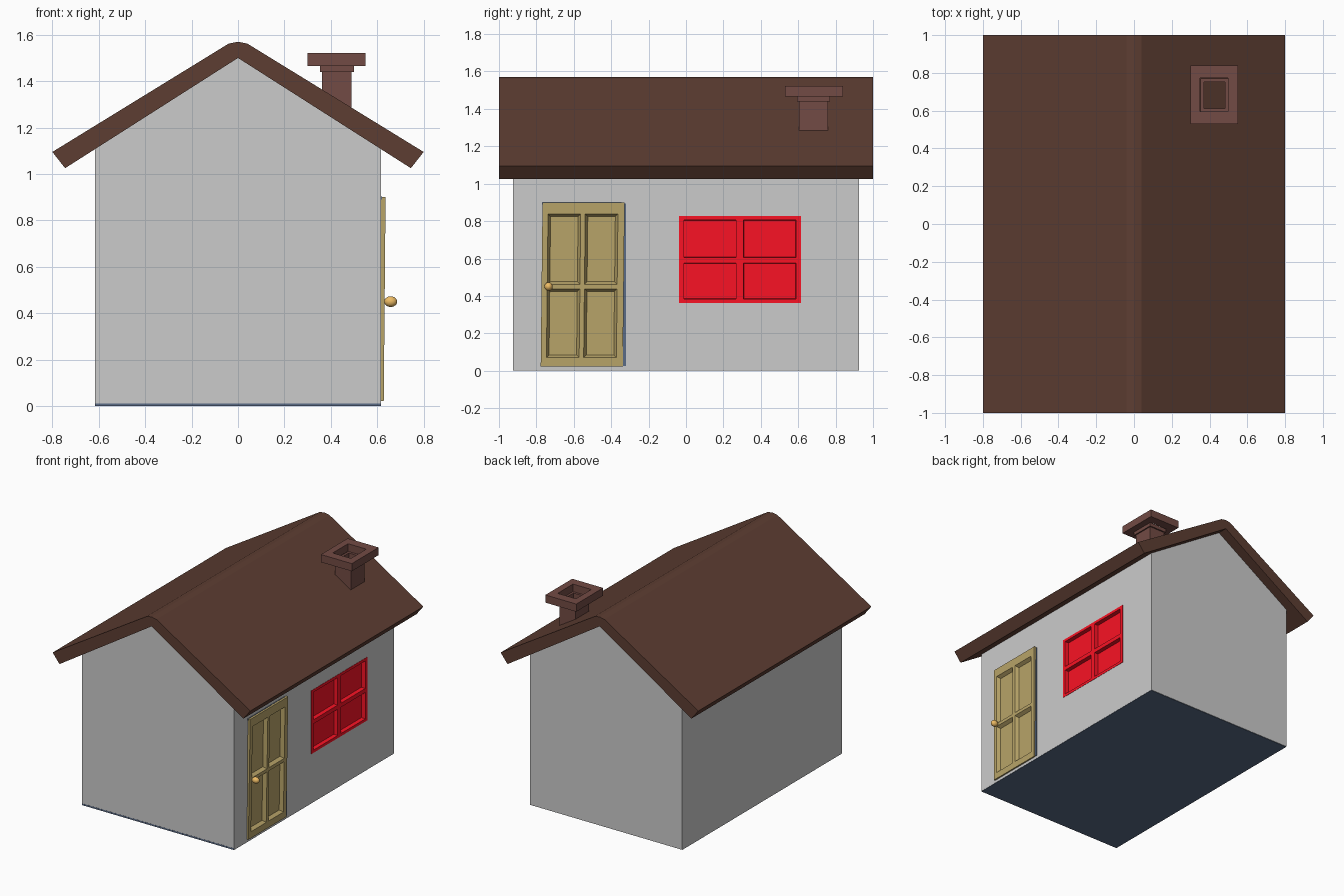
import bpy, bmesh
from mathutils import Vector

if "Cube" in bpy.data.objects:
    bpy.data.objects.remove(bpy.data.objects["Cube"])


def material(name, rgb):
    m = bpy.data.materials.new(name)
    m.diffuse_color = (*rgb, 1)
    m.use_nodes = True
    m.node_tree.nodes["Principled BSDF"].inputs["Base Color"].default_value = m.diffuse_color
    return m


ROOF = material("brown_roof", (0.11, 0.047, 0.032))
BRICK = material("brick", (0.17, 0.07, 0.058))
WOOD = material("wood", (0.48, 0.37, 0.14))
RED = material("red", (0.95, 0.006, 0.018))
BLUE = material("blue", (0.10, 0.145, 0.24))
BRASS = material("brass", (0.85, 0.5, 0.13))


def finish(name, bm, mat=None):
    bmesh.ops.recalc_face_normals(bm, faces=bm.faces)
    me = bpy.data.meshes.new(name)
    bm.to_mesh(me)
    bm.free()
    ob = bpy.data.objects.new(name, me)
    bpy.context.collection.objects.link(ob)
    if mat:
        me.materials.append(mat)
    return ob


def box(name, lo, hi, mat=None):
    lo, hi = Vector(lo), Vector(hi)
    bm = bmesh.new()
    bmesh.ops.create_cube(bm, size=1)
    for v in bm.verts:
        v.co = (lo + hi) / 2 + v.co * (hi - lo)
    return finish(name, bm, mat)


def prism(name, profile, y0, y1, mat=None):
    """Extrude an x-z profile along y."""
    bm = bmesh.new()
    face = bm.faces.new([bm.verts.new((x, y0, z)) for x, z in profile])
    res = bmesh.ops.extrude_face_region(bm, geom=[face])
    for v in res["geom"]:
        if isinstance(v, bmesh.types.BMVert):
            v.co.y = y1
    return finish(name, bm, mat)


def subtract(ob, cutter):
    mod = ob.modifiers.new("cut", "BOOLEAN")
    mod.operation, mod.solver, mod.object = "DIFFERENCE", "EXACT", cutter
    bpy.context.view_layer.objects.active = ob
    bpy.ops.object.modifier_apply(modifier=mod.name)
    bpy.data.objects.remove(cutter)


def paned(name, x_front, x_back, ys, zs, slope, depth, mat):
    """Frame facing +x whose odd grid cells are recessed panes."""
    bm = bmesh.new()
    grid = [[bm.verts.new((x_front, y, z)) for z in zs] for y in ys]
    panes = []
    for i in range(len(ys) - 1):
        for j in range(len(zs) - 1):
            f = bm.faces.new((grid[i][j], grid[i + 1][j], grid[i + 1][j + 1], grid[i][j + 1]))
            if i % 2 and j % 2:
                panes.append(f)
    bm.normal_update()
    rim = [e for e in bm.edges if e.is_boundary]
    bmesh.ops.inset_individual(bm, faces=panes, thickness=slope, depth=-depth, use_even_offset=True)
    res = bmesh.ops.extrude_edge_only(bm, edges=rim)
    for v in res["geom"]:
        if isinstance(v, bmesh.types.BMVert):
            v.co.x = x_back
    return finish(name, bm, mat)


def tube(name, outer, inner, z0, z1, mat):
    """Rectangular ring; outer and inner are (x0, x1, y0, y1)."""
    bm = bmesh.new()
    rings = []
    for (x0, x1, y0, y1), z in ((outer, z0), (outer, z1), (inner, z1), (inner, z0)):
        rings.append([bm.verts.new(p) for p in ((x0, y0, z), (x1, y0, z), (x1, y1, z), (x0, y1, z))])
    for k in range(4):
        a, b = rings[k], rings[(k + 1) % 4]
        for i in range(4):
            j = (i + 1) % 4
            bm.faces.new((a[i], a[j], b[j], b[i]))
    return finish(name, bm, mat)


# Gabled walls with pockets for the window and door
W = 0.617
walls = prism("walls", [(-W, 0.002), (W, 0.002), (W, 1.107), (0, 1.5), (-W, 1.107)], -0.925, 0.925)
subtract(walls, box("window_cutter", (0.56, -0.033, 0.367), (0.7, 0.613, 0.823)))
subtract(walls, box("door_cutter", (0.57, -0.765, 0.03), (0.7, -0.345, 0.89)))

# Floor slab
box("floor", (-0.616, -0.926, 0), (0.616, 0.922, 0.012), BLUE)

# Roof with a softened ridge
prism("roof", [(-0.8, 1.095), (-0.04, 1.562), (0, 1.57), (0.04, 1.562), (0.8, 1.095),
               (0.745, 1.025), (0, 1.5), (-0.745, 1.025)], -1, 1, ROOF)

# Window
paned("window", 0.619, 0.57, (-0.037, -0.012, 0.268, 0.308, 0.588, 0.615),
      (0.363, 0.383, 0.575, 0.605, 0.806, 0.826), 0.002, 0.03, RED)

# Slightly crooked door
door = paned("door", 0.632, 0.58, (-0.772, -0.742, -0.567, -0.543, -0.368, -0.333),
             (0.022, 0.07, 0.438, 0.462, 0.838, 0.9), 0.014, 0.025, WOOD)
for v in door.data.vertices:
    t = v.co.z - 0.46
    v.co.y += 0.011 * t
    v.co.x += 0.009 * t

# Door surround visible at the hinge side
tube_edges = (((-0.345, 0.024), (-0.32, 0.893)), ((-0.77, 0.89), (-0.345, 0.902)))
for n, (a, b) in zip(("door_jamb", "door_head"), tube_edges):
    box(n, (0.59, *a), (0.621, *b), BLUE)

# Door knob
bm = bmesh.new()
bmesh.ops.create_uvsphere(bm, u_segments=16, v_segments=10, radius=1)
for v in bm.verts:
    v.co = Vector((0.658 + v.co.x * 0.028, -0.735 + v.co.y * 0.022, 0.45 + v.co.z * 0.023))
knob = finish("door_knob", bm, BRASS)
knob.data.polygons.foreach_set("use_smooth", [True] * len(knob.data.polygons))

# Chimney
tube("chimney_shaft", (0.362, 0.49, 0.604, 0.76), (0.37, 0.482, 0.612, 0.752), 1.25, 1.44, BRICK)
tube("chimney_collar", (0.353, 0.499, 0.594, 0.77), (0.37, 0.482, 0.612, 0.752), 1.44, 1.467, BRICK)
tube("chimney_cap", (0.3, 0.55, 0.53, 0.84), (0.35, 0.498, 0.595, 0.772), 1.466, 1.522, BRICK)
